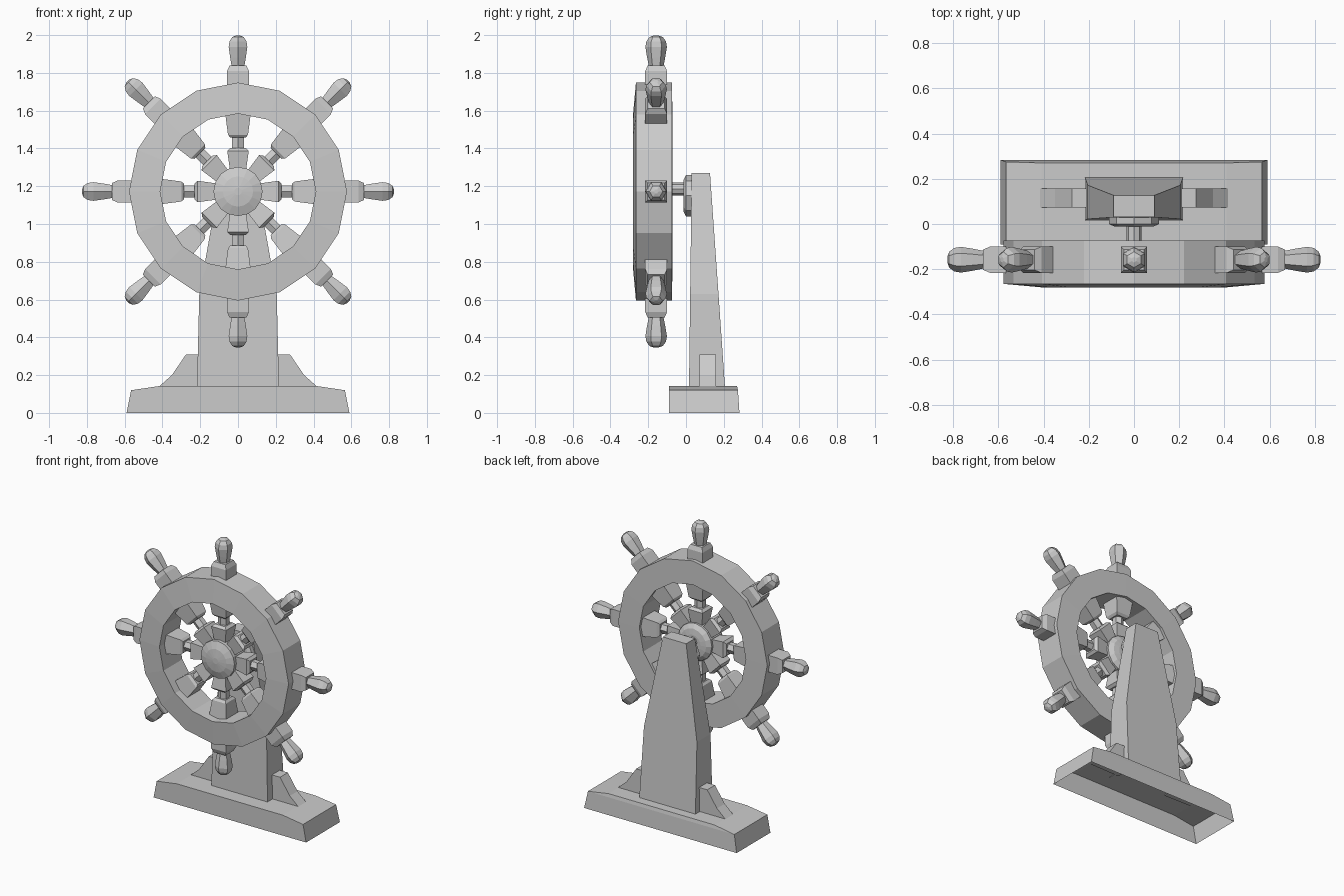
import bpy, bmesh
from math import pi, cos, sin, sqrt
from mathutils import Matrix

if "Cube" in bpy.data.objects:
    bpy.data.objects.remove(bpy.data.objects["Cube"])

HUB = (0, -0.158, 1.172)


def loft(name, rings, caps=(True, True), loop=False, matrix=None):
    """Skin a list of equal-length point rings."""
    bm = bmesh.new()
    vs = [[bm.verts.new(p) for p in r] for r in rings]
    n = len(vs[0])
    pairs = list(zip(vs, vs[1:])) + ([(vs[-1], vs[0])] if loop else [])
    for a, b in pairs:
        for i in range(n):
            j = (i + 1) % n
            bm.faces.new((a[i], a[j], b[j], b[i]))
    if not loop:
        if caps[0]:
            bm.faces.new(vs[0][::-1])
        if caps[1]:
            bm.faces.new(vs[-1])
    bmesh.ops.recalc_face_normals(bm, faces=bm.faces)
    me = bpy.data.meshes.new(name)
    bm.to_mesh(me)
    bm.free()
    ob = bpy.data.objects.new(name, me)
    bpy.context.collection.objects.link(ob)
    if matrix:
        ob.matrix_world = matrix
    return ob


def turned_y(profile, n, cz):
    """Rings around the y axis at height cz, profile = (radius, y)."""
    return [[(r * sin(2 * pi * i / n), y, cz + r * cos(2 * pi * i / n))
             for i in range(n)] for r, y in profile]


def turned_z(profile, n, phase, k=1.0):
    """Rings around the local z axis, profile = (radius, z)."""
    return [[(k * r * cos(phase + 2 * pi * i / n), k * r * sin(phase + 2 * pi * i / n), z)
             for i in range(n)] for r, z in profile]


def rect(hx, y0, y1, z):
    return [(-hx, y0, z), (hx, y0, z), (hx, y1, z), (-hx, y1, z)]


# Base shell, open underneath
loft("base", [rect(0.59, -0.09, 0.283, 0), rect(0.566, -0.09, 0.275, 0.12),
              rect(0.41, -0.09, 0.27, 0.143)], caps=(False, True))

# Tapered post
loft("post", [rect(0.217, 0.016, 0.206, 0.14), rect(0.205, 0.022, 0.172, 0.63),
              rect(0.09, 0.03, 0.127, 1.27)])

# Side brackets
for s, side in ((-1, "left"), (1, "right")):
    prof = [(0.19, 0.135), (0.42, 0.138), (0.35, 0.2), (0.275, 0.31), (0.19, 0.31)]
    loft("bracket_" + side, [[(s * x, y, z) for x, z in prof] for y in (0.072, 0.158)])

# Axle and its mounting plate
loft("mounting_plate", turned_y([(0.085, -0.012), (0.11, 0.0), (0.11, 0.04)], 8, 1.15))
loft("axle", turned_y([(0.034, -0.12), (0.034, 0.03)], 8, 1.185))

# Hub and rim
loft("hub", turned_y([(0.02, -0.25), (0.08, -0.243), (0.13, -0.225), (0.13, -0.1),
                      (0.1, -0.08), (0.06, -0.074)], 16, HUB[2]))
loft("rim", turned_y([(0.577, -0.265), (0.577, -0.074), (0.412, -0.072),
                      (0.412, -0.28)], 16, HUB[2]), loop=True)

# Spokes: square blocks, thin rods and hexagonal grips
square = [("inner_block", [(0.038, 0.08), (0.057, 0.215), (0.04, 0.23)]),
          ("outer_block", [(0.04, 0.285), (0.053, 0.3), (0.07, 0.43)]),
          ("collar", [(0.058, 0.54), (0.058, 0.637), (0.045, 0.667)])]
grip = [(0.036, 0.65), (0.048, 0.71), (0.057, 0.765), (0.052, 0.795),
        (0.035, 0.818), (0.012, 0.826)]
for i in range(8):
    m = Matrix.Translation(HUB) @ Matrix.Rotation(i * pi / 4, 4, 'Y')
    for name, prof in square:
        loft(f"{name}_{i}", turned_z(prof, 4, pi / 4, sqrt(2)), matrix=m)
    loft(f"spoke_rod_{i}", turned_z([(0.036, 0.2), (0.036, 0.31)], 6, pi / 2), matrix=m)
    loft(f"grip_{i}", turned_z(grip, 6, pi / 2), matrix=m)
